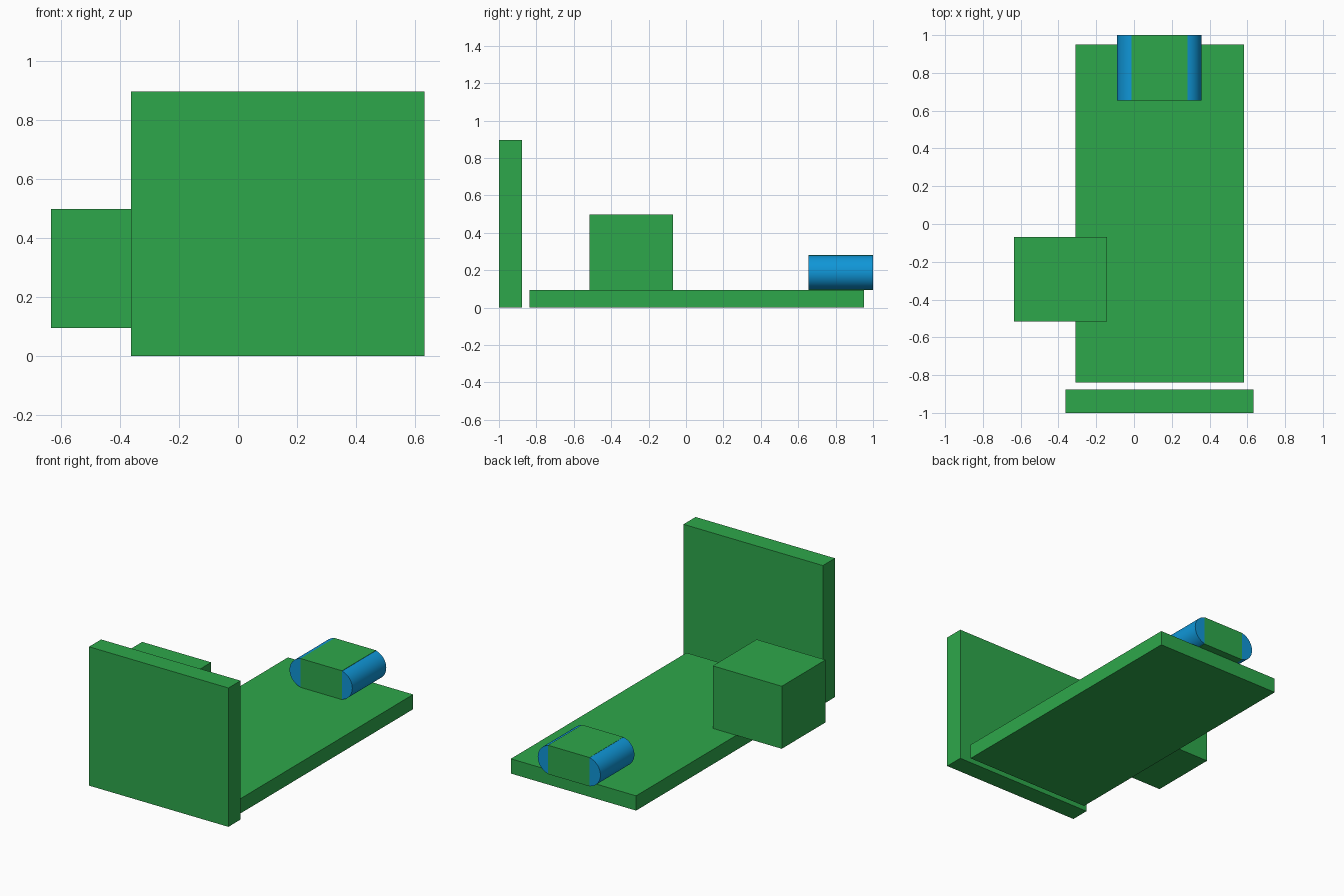
import bpy, bmesh, math

if "Cube" in bpy.data.objects:
    bpy.data.objects.remove(bpy.data.objects["Cube"])


def material(name, rgb):
    m = bpy.data.materials.new(name)
    m.diffuse_color = (*rgb, 1)
    m.use_nodes = True
    m.node_tree.nodes["Principled BSDF"].inputs["Base Color"].default_value = m.diffuse_color
    return m


GREEN = material("green", (0.027, 0.39, 0.07))
BLUE = material("blue", (0.005, 0.305, 0.68))


def add_object(name, bm, mat):
    bmesh.ops.recalc_face_normals(bm, faces=bm.faces)
    mesh = bpy.data.meshes.new(name)
    bm.to_mesh(mesh)
    bm.free()
    mesh.materials.append(mat)
    ob = bpy.data.objects.new(name, mesh)
    bpy.context.collection.objects.link(ob)
    return ob


def box(name, x, y, z, mat):
    """Box from (min, max) ranges."""
    bm = bmesh.new()
    bmesh.ops.create_cube(bm, size=1)
    for v in bm.verts:
        for i, (lo, hi) in enumerate((x, y, z)):
            v.co[i] = lo if v.co[i] < 0 else hi
    return add_object(name, bm, mat)


def round_end(name, x_edge, x_out, y, z, mat):
    """Rounded side cap, running along y, cut flat where it meets the box."""
    r = (z[1] - z[0]) / 2
    zc = (z[0] + z[1]) / 2
    side = 1 if x_out > x_edge else -1
    xc = x_out - side * r
    start = math.acos(abs(x_edge - xc) / r)
    n = 24
    bm = bmesh.new()
    ring = []
    for i in range(n + 1):
        a = -start + 2 * start * i / n
        ring.append(bm.verts.new((xc + side * r * math.cos(a), y[0], zc + r * math.sin(a))))
    cap = bm.faces.new(ring)
    new = bmesh.ops.extrude_face_region(bm, geom=[cap], use_keep_orig=True)["geom"]
    for v in new:
        if isinstance(v, bmesh.types.BMVert):
            v.co.y = y[1]
    ob = add_object(name, bm, mat)
    bpy.ops.object.select_all(action='DESELECT')
    ob.select_set(True)
    bpy.context.view_layer.objects.active = ob
    bpy.ops.object.shade_smooth_by_angle(angle=math.radians(30))
    return ob


# Flat base slab, upright end panel and overhanging side block
box("base_slab", (-0.31, 0.583), (-0.838, 0.951), (0, 0.095), GREEN)
box("end_panel", (-0.362, 0.632), (-1, -0.877), (0, 0.895), GREEN)
box("side_block", (-0.634, -0.142), (-0.516, -0.07), (0.095, 0.498), GREEN)

# Cushion with rounded blue sides
cy, cz = (0.654, 1.0), (0.095, 0.281)
box("cushion_core", (-0.012, 0.284), cy, cz, GREEN)
round_end("cushion_left_end", -0.012, -0.09, cy, cz, BLUE)
round_end("cushion_right_end", 0.284, 0.357, cy, cz, BLUE)
